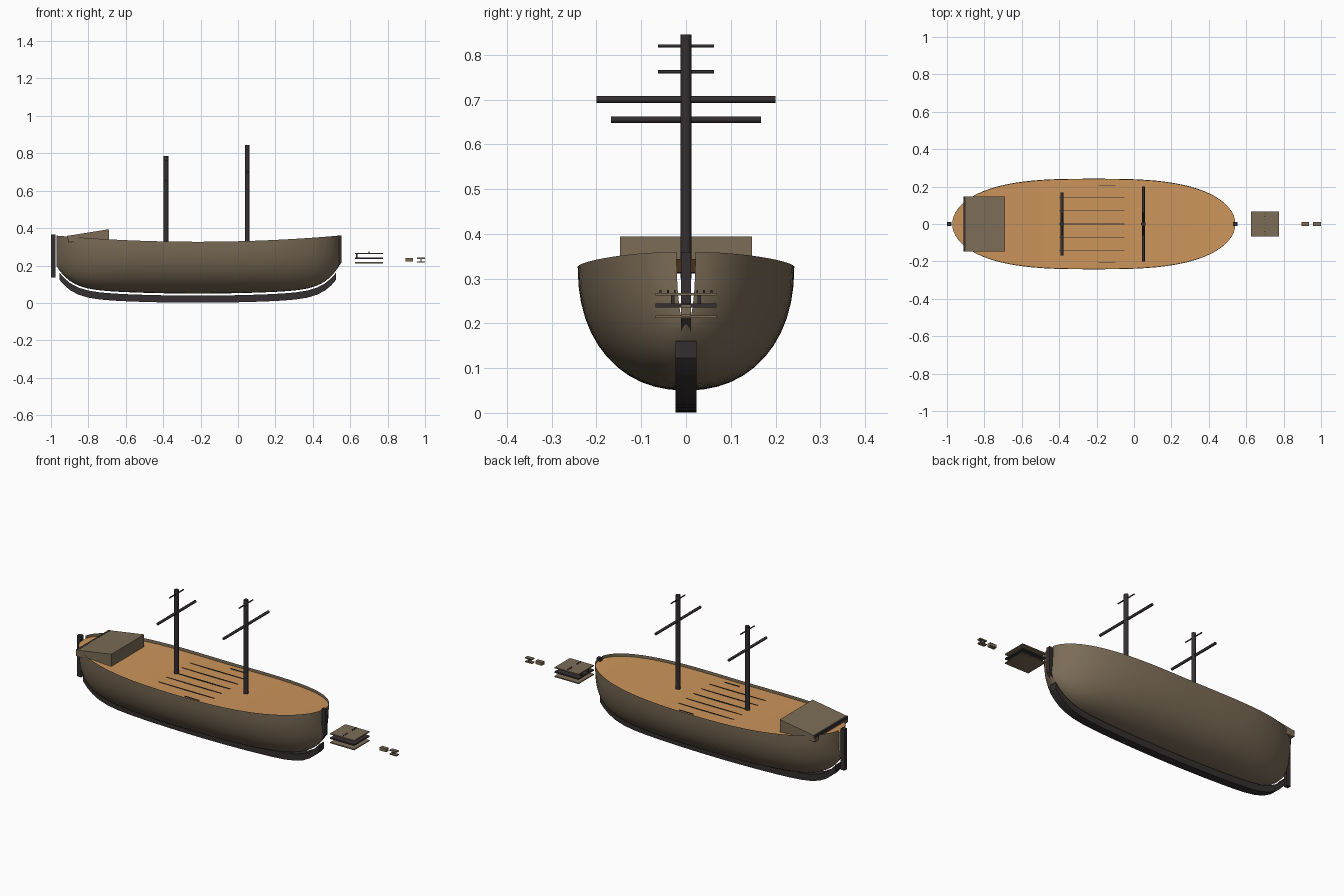
import bpy, bmesh, math
from mathutils import Vector

cube = bpy.data.objects.get("Cube")
if cube:
    bpy.data.objects.remove(cube)


def material(name, rgb):
    m = bpy.data.materials.new(name)
    m.use_nodes = True
    m.diffuse_color = (*rgb, 1)
    m.node_tree.nodes["Principled BSDF"].inputs["Base Color"].default_value = (*rgb, 1)
    return m


BROWN = material("weathered_wood", (0.2, 0.15, 0.095))
TAN = material("deck_tan", (0.6, 0.3, 0.105))
DARK = material("dark_wood", (0.035, 0.028, 0.029))


def finish(bm, name, mat, smooth=None):
    bmesh.ops.remove_doubles(bm, verts=bm.verts, dist=1e-5)
    bmesh.ops.recalc_face_normals(bm, faces=bm.faces)
    mesh = bpy.data.meshes.new(name)
    bm.to_mesh(mesh)
    bm.free()
    mesh.materials.append(mat)
    ob = bpy.data.objects.new(name, mesh)
    bpy.context.collection.objects.link(ob)
    if smooth:
        bpy.ops.object.select_all(action='DESELECT')
        ob.select_set(True)
        bpy.context.view_layer.objects.active = ob
        bpy.ops.object.shade_smooth_by_angle(angle=math.radians(smooth))
    return ob


def box(name, lo, hi, mat):
    bm = bmesh.new()
    bmesh.ops.create_cube(bm, size=1)
    for v in bm.verts:
        v.co = Vector([(a + b) / 2 + c * (b - a) for a, b, c in zip(lo, hi, v.co)])
    return finish(bm, name, mat)


def rod(name, start, end, radius, mat):
    a, b = Vector(start), Vector(end)
    bm = bmesh.new()
    bmesh.ops.create_cone(bm, cap_ends=True, segments=12, radius1=radius,
                          radius2=radius, depth=(b - a).length)
    turn = Vector((0, 0, 1)).rotation_difference(b - a)
    for v in bm.verts:
        v.co = turn @ v.co + (a + b) / 2
    return finish(bm, name, mat, 40)


def loft(name, rings, mat, closed=False, caps=False, smooth=None):
    bm = bmesh.new()
    rows = [[bm.verts.new(p) for p in r] for r in rings]
    n = len(rows[0])
    for r, s in zip(rows, rows[1:]):
        for i in range(n if closed else n - 1):
            j = (i + 1) % n
            bm.faces.new((r[i], r[j], s[j], s[i]))
    if caps:
        bm.faces.new(rows[0])
        bm.faces.new(rows[-1])
    return finish(bm, name, mat, smooth)


# Hull lines as functions of u, from -1 at the stern to 1 at the bow
def along(u):
    return -0.215 + 0.757 * u

def half_width(u):
    return 0.242 * math.sqrt(1 - abs(u) ** 3)

def sheer(u):
    return 0.327 + 0.033 * u * u

def bottom(u):
    return 0.05 + 0.03 * u * u + 0.12 * u ** 10

def section(u, steps=24):
    ring = []
    for i in range(steps + 1):
        a = math.pi * (i / steps - 0.5)
        y = math.copysign(abs(math.sin(a)) ** 0.91, a) * half_width(u)
        z = sheer(u) - (sheer(u) - bottom(u)) * max(math.cos(a), 0) ** 0.91
        ring.append((along(u), y, z))
    return ring


stations = [math.sin(1.5 * i / 20) for i in range(-20, 21)]
loft("hull", [section(u) for u in stations], BROWN, smooth=60)

# Deck just below the rail
def deck_row(u):
    w = half_width(u) * 0.992
    return [(along(u), k * w, sheer(u) - 0.016) for k in (-1, 0, 1)]

loft("deck", [deck_row(u) for u in stations], TAN)

# Keel hangs a little below the hull
def keel_ring(u):
    top = bottom(u) - 0.011
    return [(along(u), y, z) for y, z in
            ((-0.023, top), (0.023, top), (0.023, top - 0.038), (-0.023, top - 0.038))]

loft("keel", [keel_ring(0.975 * math.sin(math.pi * i / 24)) for i in range(-12, 13)],
     DARK, closed=True, caps=True, smooth=30)

# Stem and stern posts
box("stern_post", (-1.0, -0.011, 0.135), (-0.975, 0.011, 0.367), DARK)
loft("stem_post", [[(x0, y, 0.36), (x1, y, 0.36), (x1, y, 0.215), (0.505, y, 0.15),
                    (0.49, y, 0.165), (x0, y, 0.22)]
                   for x0, x1 in ((0.53, 0.553),) for y in (-0.011, 0.011)],
     DARK, closed=True, caps=True)

# Sloping stern cabin
loft("stern_cabin", [[(-0.91, y, 0.325), (-0.69, y, 0.325), (-0.69, y, 0.394), (-0.91, y, 0.359)]
                     for y in (-0.147, 0.147)], BROWN, closed=True, caps=True)
box("cabin_back_beam", (-0.912, -0.147, 0.345), (-0.9, 0.147, 0.361), DARK)

# Masts, each with a main yard and a small upper yard
for name, x, top, yard, reach, upper in (("aft", -0.385, 0.785, 0.655, 0.168, 0.762),
                                         ("fore", 0.05, 0.845, 0.7, 0.2, 0.82)):
    rod(name + "_mast", (x, 0, 0.3), (x, 0, top), 0.0125, DARK)
    rod(name + "_yard", (x, -reach, yard), (x, reach, yard), 0.0075, DARK)
    rod(name + "_upper_yard", (x, -0.062, upper), (x, 0.062, upper), 0.0035, DARK)

# Thin deck seams
for y in (-0.14, -0.07, 0, 0.07, 0.14):
    w = 0.003 if y == 0 else 0.0012
    box("deck_seam", (-0.4, y - w, 0.31), (-0.05, y + w, 0.3145), DARK)
for y in (-0.205, 0.205):
    box("side_seam", (-0.19, y - 0.002, 0.31), (-0.1, y + 0.002, 0.3145), DARK)

# Loose stack of three hatch boards ahead of the bow
for name, z, t, mat in (("lower_board", 0.215, 0.003, BROWN),
                        ("middle_board", 0.24, 0.004, DARK),
                        ("upper_board", 0.265, 0.003, BROWN)):
    box(name, (0.625, -0.068, z - t), (0.775, 0.068, z + t), mat)
for y in (-0.057, -0.04, -0.025, 0.025, 0.04, 0.057):
    box("board_peg", (0.698, y - 0.002, 0.268), (0.702, y + 0.002, 0.274), DARK)
for y in (-0.03, 0.03):
    box("board_spacer", (0.63, y - 0.004, 0.244), (0.64, y + 0.004, 0.262), DARK)

# Small loose block and bracket
box("small_block", (0.895, -0.011, 0.222), (0.935, 0.011, 0.24), BROWN)
for z in (0.218, 0.239):
    box("bracket_plate", (0.957, -0.011, z - 0.003), (1.0, 0.011, z + 0.003), BROWN)
box("bracket_web", (0.975, -0.011, 0.22), (0.98, 0.011, 0.238), BROWN)
